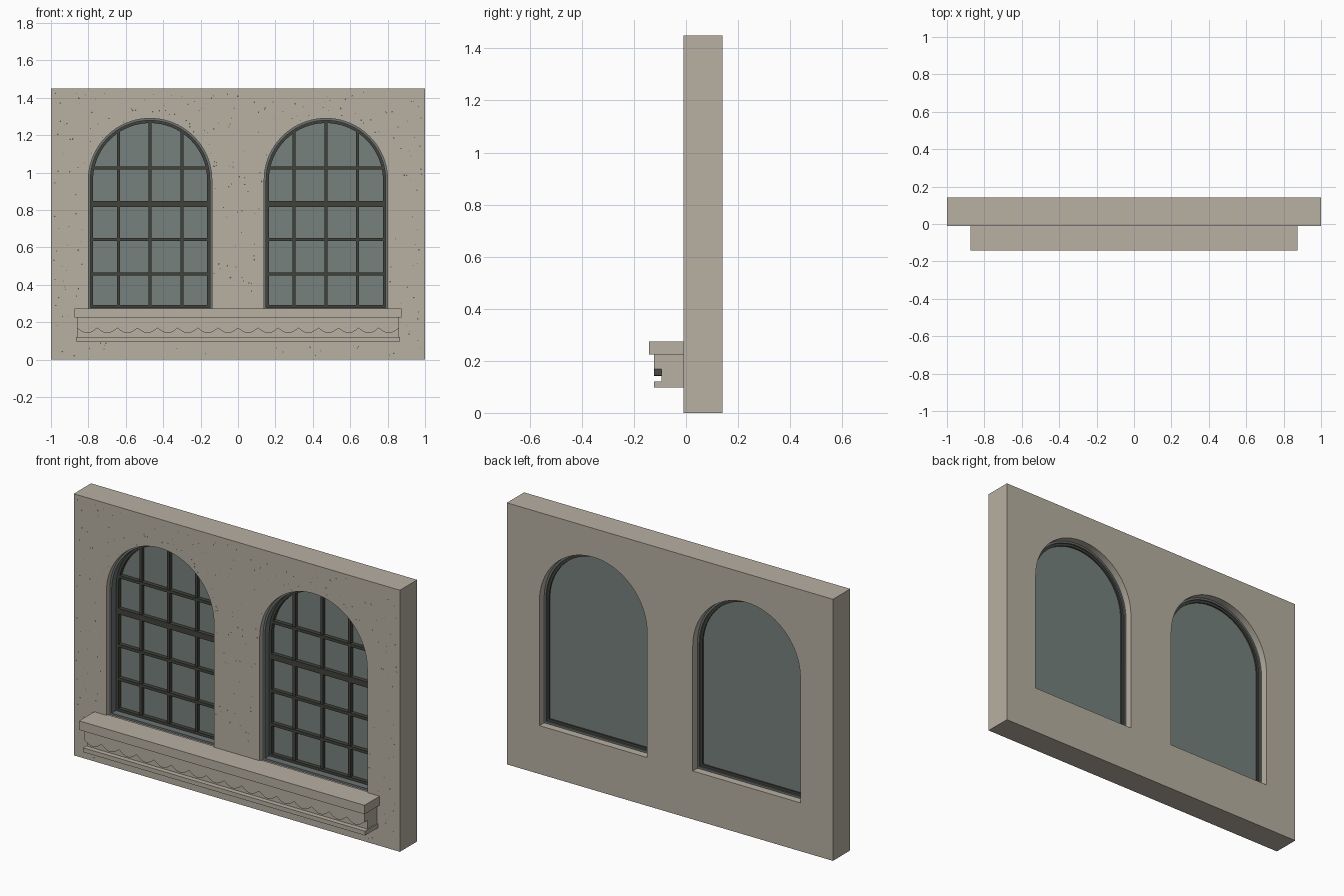
import bpy, math, random
from mathutils import Vector

cube = bpy.data.objects.get("Cube")
if cube:
    bpy.data.objects.remove(cube, do_unlink=True)


def material(name, rgb):
    m = bpy.data.materials.new(name)
    m.use_nodes = True
    m.diffuse_color = (*rgb, 1)
    m.node_tree.nodes["Principled BSDF"].inputs["Base Color"].default_value = (*rgb, 1)
    return m


STONE = material("warm stone", (0.475, 0.433, 0.36))
TRIM = material("grey trim", (0.15, 0.17, 0.168))
IRON = material("dark iron", (0.055, 0.054, 0.046))
GLASS = material("grey green glass", (0.182, 0.222, 0.204))
PIT = material("dark pit", (0.11, 0.105, 0.09))

WALL_FRONT, WALL_BACK = -0.01, 0.141
HALF, SPRING, BASE = 0.33, 0.96, 0.268


def plate(name, loops, y0, y1, mat):
    """Extrude outlines in the x-z plane from y0 to y1; inner outlines become holes."""
    curve = bpy.data.curves.new(name, "CURVE")
    curve.dimensions = "2D"
    curve.fill_mode = "BOTH"
    curve.extrude = (y1 - y0) / 2
    for loop in loops:
        s = curve.splines.new("POLY")
        s.points.add(len(loop) - 1)
        for p, (x, z) in zip(s.points, loop):
            p.co = (x, z, 0, 1)
        s.use_cyclic_u = True
    ob = bpy.data.objects.new(name, curve)
    bpy.context.collection.objects.link(ob)
    ob.location.y = (y0 + y1) / 2
    ob.rotation_euler.x = math.pi / 2
    bpy.ops.object.select_all(action="DESELECT")
    ob.select_set(True)
    bpy.context.view_layer.objects.active = ob
    bpy.ops.object.convert(target="MESH")
    ob = bpy.context.object
    ob.data.materials.clear()
    ob.data.materials.append(mat)
    bpy.ops.object.shade_smooth_by_angle(angle=math.radians(30))
    return ob


def rect(x0, x1, z0, z1):
    return [(x0, z0), (x1, z0), (x1, z1), (x0, z1)]


def arch(cx, inset=0.0, steps=40):
    r = HALF - inset
    pts = [(cx - r, BASE + inset), (cx + r, BASE + inset)]
    for i in range(steps + 1):
        a = math.pi * i / steps
        pts.append((cx + r * math.cos(a), SPRING + r * math.sin(a)))
    return pts


# Wall with two arched openings
CENTRES = {"left": 0.47, "right": -0.47}
plate("wall", [rect(-1, 1, 0, 1.45)] + [arch(c) for c in CENTRES.values()],
      WALL_FRONT, WALL_BACK, STONE)

# Windows
for side, cx in CENTRES.items():
    plate(side + "_window_trim", [arch(cx), arch(cx, 0.011)], 0.02, 0.1, TRIM)
    plate(side + "_window_frame", [arch(cx, 0.01), arch(cx, 0.025)], 0.058, 0.092, IRON)
    plate(side + "_window_glass", [arch(cx, 0.012)], 0.08, 0.084, GLASS)
    reach = HALF - 0.018
    for i, dx in enumerate((-0.17, 0, 0.17)):
        top = SPRING + math.sqrt(reach ** 2 - dx ** 2)
        plate(f"{side}_upright_bar_{i + 1}",
              [rect(cx + dx - 0.008, cx + dx + 0.008, BASE + 0.02, top)], 0.062, 0.082, IRON)
    for i, (z, h) in enumerate(((0.457, 0.008), (0.642, 0.008), (0.833, 0.016), (1.025, 0.008))):
        w = math.sqrt(reach ** 2 - max(0, z - SPRING) ** 2)
        plate(f"{side}_cross_bar_{i + 1}",
              [rect(cx - w, cx + w, z - h, z + h)], 0.058, 0.082, IRON)

# Sill: slab, core, scalloped apron and lower moulding
plate("sill_slab", [rect(-0.875, 0.875, 0.225, 0.275)], -0.142, 0.0, STONE)
plate("sill_core", [rect(-0.86, 0.86, 0.115, 0.23)], -0.095, 0.0, STONE)
plate("sill_moulding", [rect(-0.865, 0.865, 0.097, 0.121)], -0.122, 0.0, STONE)
LOBES, STEPS, EDGE = 16, 8, 0.86
pitch = 2 * EDGE / LOBES
scallop = [(EDGE, 0.23), (-EDGE, 0.23)]
for i in range(LOBES * STEPS + 1):
    x = -EDGE + pitch * i / STEPS
    scallop.append((x, 0.169 - 0.027 * abs(math.sin(math.pi * i / STEPS))))
plate("scalloped_apron", [scallop], -0.122, -0.09, STONE)

# Small pits scattered over the wall face
random.seed(4)


def is_clear(x, z):
    if abs(x) < 0.9 and 0.09 < z < 0.29:
        return False
    dx = abs(abs(x) - 0.47)
    r = HALF + 0.012
    return dx > r or z < BASE or (z > SPRING and math.hypot(dx, z - SPRING) > r)


verts, faces = [], []
while len(faces) < 220:
    x, z = random.uniform(-0.985, 0.985), random.uniform(0.015, 1.435)
    if not is_clear(x, z):
        continue
    r, turn = random.uniform(0.002, 0.005), random.uniform(0, math.pi)
    start = len(verts)
    for k in range(5):
        a = turn + math.tau * k / 5
        verts.append(Vector((x + r * math.cos(a), WALL_FRONT - 0.002, z + r * math.sin(a))))
    faces.append(range(start, start + 5))
mesh = bpy.data.meshes.new("wall_pits")
mesh.from_pydata(verts, [], [list(f) for f in faces])
mesh.materials.append(PIT)
bpy.context.collection.objects.link(bpy.data.objects.new("wall_pits", mesh))
